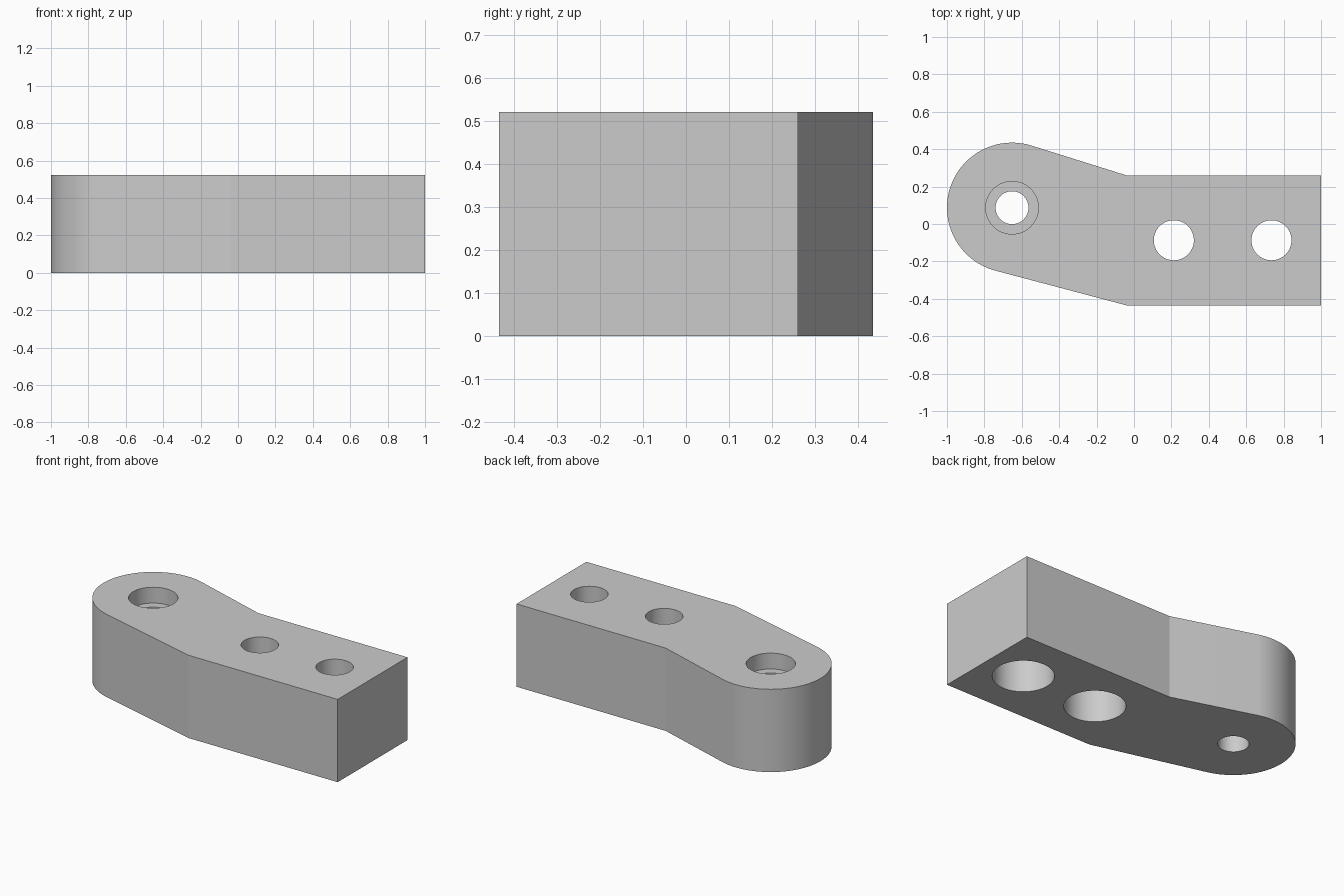
import bpy, bmesh
from math import acos, atan2, cos, sin, tau, hypot, radians

cube = bpy.data.objects.get("Cube")
if cube:
    bpy.data.objects.remove(cube, do_unlink=True)

HEIGHT = 0.522
EYE_X, EYE_Y, EYE_R = -0.652, 0.087, 0.348
BEND_X, BACK_Y, FRONT_Y = -0.04, 0.26, -0.435

grey = bpy.data.materials.new("plain grey")
grey.use_nodes = True
colour = (0.6, 0.6, 0.6, 1)
grey.diffuse_color = colour
grey.node_tree.nodes["Principled BSDF"].inputs["Base Color"].default_value = colour


def tangent_angle(x, y, side):
    """Angle on the round end where a line from (x, y) touches it."""
    dx, dy = x - EYE_X, y - EYE_Y
    return atan2(dy, dx) + side * acos(EYE_R / hypot(dx, dy))


def new_object(name, bm):
    bmesh.ops.recalc_face_normals(bm, faces=bm.faces)
    mesh = bpy.data.meshes.new(name)
    bm.to_mesh(mesh)
    bm.free()
    mesh.materials.append(grey)
    obj = bpy.data.objects.new(name, mesh)
    bpy.context.collection.objects.link(obj)
    return obj


def bore(x, y, profile, segments=64):
    """Stepped round cutter turned from (radius, z) points."""
    bm = bmesh.new()
    rings = [[bm.verts.new((x + r * cos(tau * i / segments),
                            y + r * sin(tau * i / segments), z))
              for i in range(segments)] for r, z in profile]
    for low, high in zip(rings, rings[1:]):
        for i in range(segments):
            j = (i + 1) % segments
            bm.faces.new((low[i], low[j], high[j], high[i]))
    bm.faces.new(rings[0])
    bm.faces.new(rings[-1])
    return new_object("bore_cutter", bm)


# Arm outline: round end with tangent sides running into a straight bar
start = tangent_angle(BEND_X, BACK_Y, 1)
end = tangent_angle(BEND_X, FRONT_Y, -1) + tau
steps = 48
angles = [start + (end - start) * i / steps for i in range(steps + 1)]
outline = [(EYE_X + EYE_R * cos(a), EYE_Y + EYE_R * sin(a)) for a in angles]
outline += [(BEND_X, FRONT_Y), (1, FRONT_Y), (1, BACK_Y), (BEND_X, BACK_Y)]

bm = bmesh.new()
base = bm.faces.new([bm.verts.new((x, y, 0)) for x, y in outline])
top = bmesh.ops.extrude_face_region(bm, geom=[base])["geom"]
bmesh.ops.translate(bm, vec=(0, 0, HEIGHT),
                    verts=[v for v in top if isinstance(v, bmesh.types.BMVert)])
arm = new_object("bracket_arm", bm)

# Pivot hole is counterbored from above, mounting holes from below
below, above = -0.1, HEIGHT + 0.1
pivot = [(0.088, below), (0.088, HEIGHT - 0.1), (0.141, HEIGHT - 0.1), (0.141, above)]
mount = [(0.174, below), (0.174, 0.305), (0.107, 0.305), (0.107, above)]
cutters = [bore(EYE_X, EYE_Y, pivot)]
cutters += [bore(x, -0.087, mount) for x in (0.213, 0.735)]

bpy.context.view_layer.objects.active = arm
for cutter in cutters:
    cut = arm.modifiers.new("hole", "BOOLEAN")
    cut.operation = "DIFFERENCE"
    cut.solver = "EXACT"
    cut.object = cutter
    bpy.ops.object.modifier_apply(modifier=cut.name)
    bpy.data.objects.remove(cutter, do_unlink=True)

# Smooth the round walls, keep the rims crisp
bpy.ops.object.select_all(action="DESELECT")
arm.select_set(True)
bpy.ops.object.shade_smooth_by_angle(angle=radians(12))
